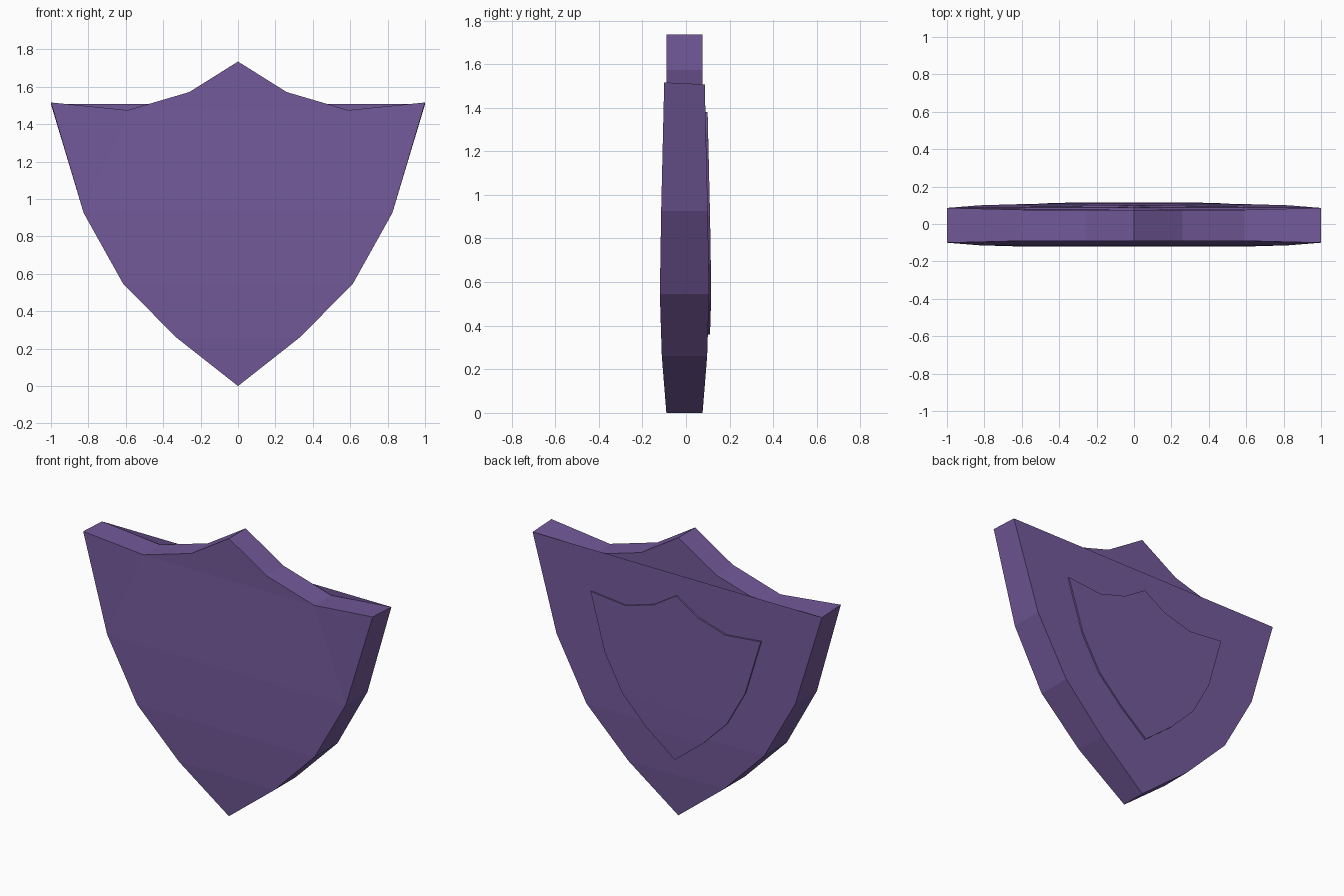
import bpy, bmesh

if "Cube" in bpy.data.objects:
    bpy.data.objects.remove(bpy.data.objects["Cube"])

# Right half of the outline, bottom tip to top tip: x, z, half thickness
HALF = [(0, 0, .083), (.33, .26, .104), (.613, .545, .113), (.825, .925, .107),
        (1, 1.516, .093), (.59, 1.475, .083), (.26, 1.572, .083), (0, 1.735, .083)]
MID_Y = -.007

purple = bpy.data.materials.new("purple")
purple.diffuse_color = (.17, .10, .32, 1)
purple.use_nodes = True
purple.node_tree.nodes["Principled BSDF"].inputs["Base Color"].default_value = purple.diffuse_color


def bulge(z):
    """Half thickness of the curved panel at height z."""
    for (_, z0, t0), (_, z1, t1) in zip(HALF[:4], HALF[1:5]):
        if z <= z1:
            return t0 + (t1 - t0) * (z - z0) / (z1 - z0)
    return HALF[4][2]


def ring(bm, half):
    """Mirrored closed loop of vertices: returns (right, left) lists sharing the tips."""
    right = [bm.verts.new(p) for p in half]
    left = [right[0]] + [bm.verts.new((-x, y, z)) for x, y, z in half[1:-1]] + [right[-1]]
    return right, left


def cap(bm, right, left, straight_top):
    """Fill a loop with horizontal rows, then the crown."""
    n = len(right)
    bm.faces.new((left[0], right[1], left[1]))
    for i in range(1, 3):
        bm.faces.new((left[i], right[i], right[i + 1], left[i + 1]))
    if straight_top:      # panel runs corner to corner across the notches
        bm.faces.new((left[3], right[3], right[4], left[4]))
    else:                 # panel follows the notched outline
        bm.faces.new((left[3], right[3], right[5], left[5]))
        for s in (right, left):
            bm.faces.new((s[3], s[4], s[5]))
    bm.faces.new((left[5], right[5], right[6], left[6]))
    bm.faces.new((left[6], right[6], right[n - 1]))


def plate(name, front, back, straight_back):
    bm = bmesh.new()
    fr, fl = ring(bm, front)
    br, bl = ring(bm, back)
    cap(bm, fr, fl, False)
    cap(bm, br, bl, straight_back)
    for f, b in ((fr, br), (fl, bl)):
        for i in range(len(f) - 1):
            bm.faces.new((f[i], f[i + 1], b[i + 1], b[i]))
    bmesh.ops.recalc_face_normals(bm, faces=bm.faces)
    me = bpy.data.meshes.new(name)
    bm.to_mesh(me)
    bm.free()
    me.materials.append(purple)
    ob = bpy.data.objects.new(name, me)
    bpy.context.collection.objects.link(ob)
    return ob


# Shield body: notched front, straight-topped back panel behind the crown
front = [(x, MID_Y - t, z) for x, z, t in HALF]
back = [(x, MID_Y + t, z) for x, z, t in HALF]
back[4] = (1, back[4][1], 1.507)
plate("shield_body", front, back, True)

# Raised smaller shield on the back, following the panel curve
S, BASE = .588, .36
small = [(x * S, BASE + z * S) for x, z, _ in HALF]
inner = [(x, MID_Y + bulge(z) - .015, z) for x, z in small]
outer = [(x, MID_Y + bulge(z) + .010, z) for x, z in small]
plate("raised_emblem", inner, outer, False)
